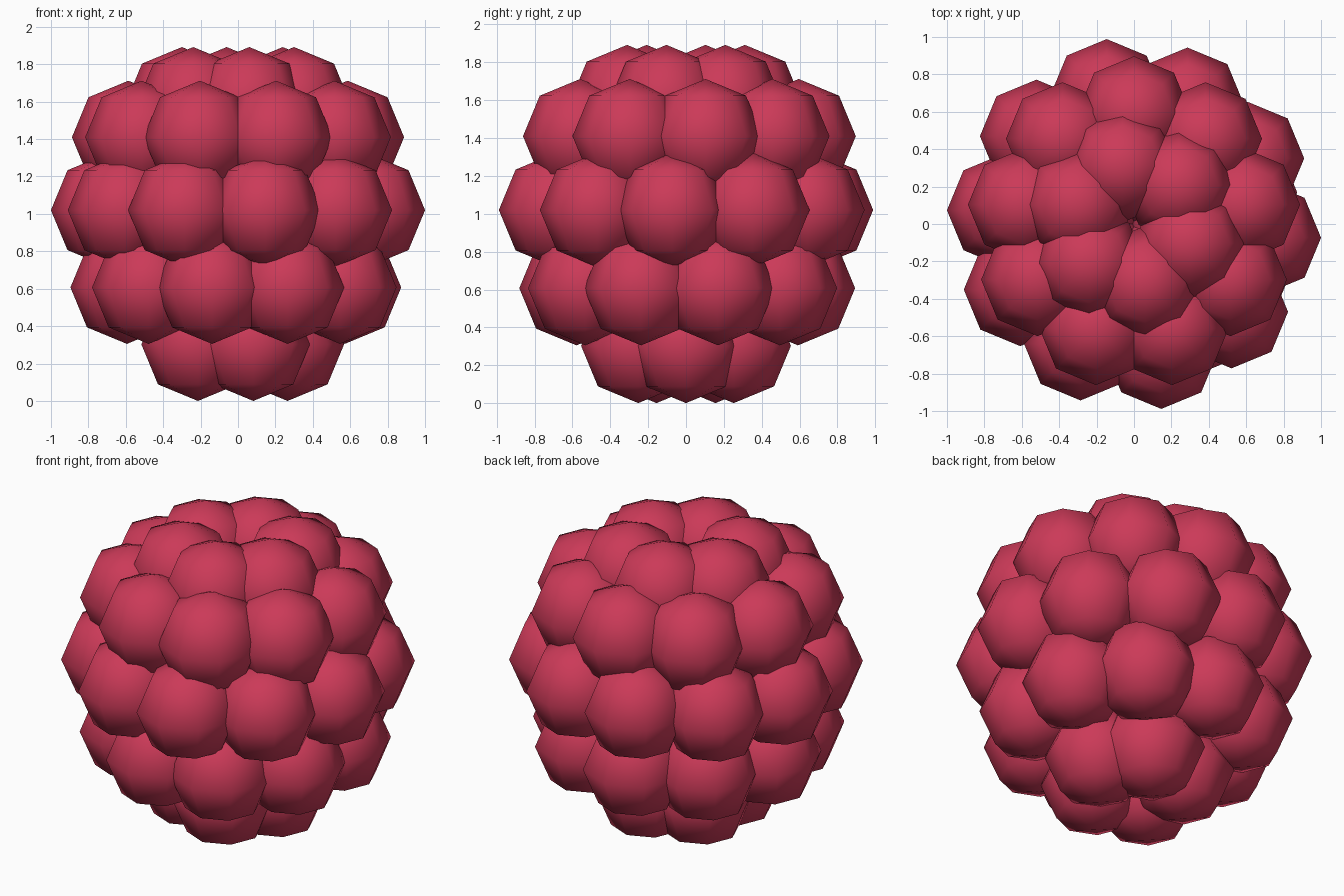
import bpy
from math import cos, sin, radians, tau

cube = bpy.data.objects.get("Cube")
if cube:
    bpy.data.objects.remove(cube, do_unlink=True)

berry = bpy.data.materials.new("berry_red")
berry.use_nodes = True
berry.diffuse_color = (0.60, 0.042, 0.098, 1)
berry.node_tree.nodes["Principled BSDF"].inputs["Base Color"].default_value = berry.diffuse_color

BEAD = 0.302


def ring(name, count, radius, height, start):
    """One level ring of round beads, the first at the start angle."""
    for i in range(count):
        a = radians(start) + tau * i / count
        bpy.ops.mesh.primitive_uv_sphere_add(
            segments=8, ring_count=4, radius=BEAD,
            location=(radius * cos(a), radius * sin(a), height))
        bead = bpy.context.object
        bead.name = f"{name}_bead_{i + 1}"
        bead.data.materials.append(berry)
        bpy.ops.object.shade_smooth()


# Rings from bottom to top
ring("bottom", 5, 0.265, 0.302, 0)
ring("lower", 9, 0.595, 0.607, 16.5)
ring("middle", 10, 0.702, 1.02, -6)
ring("upper", 9, 0.595, 1.41, 10)
ring("top", 6, 0.317, 1.59, -19)
